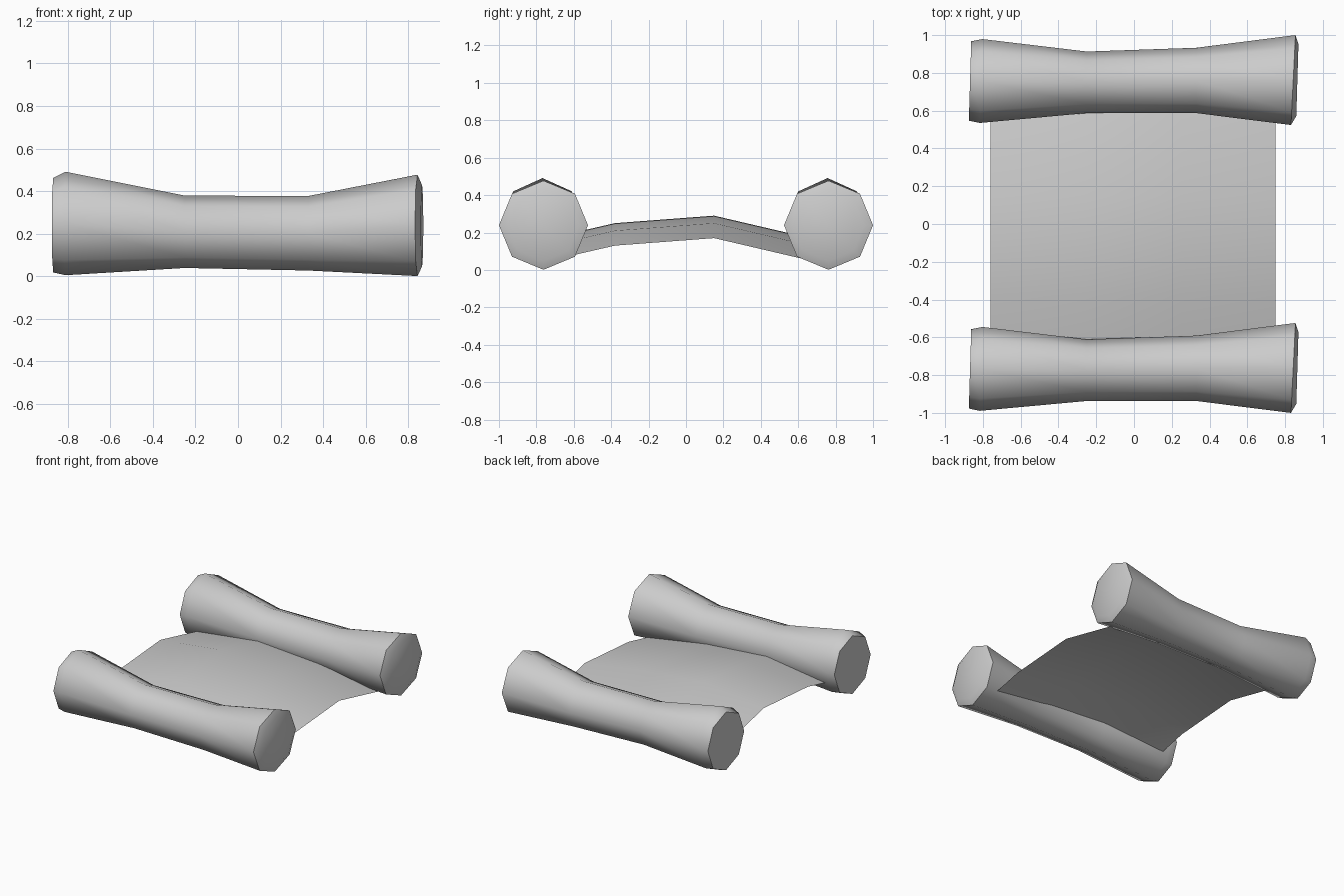
import bpy, bmesh
from math import cos, sin, radians, pi

if "Cube" in bpy.data.objects:
    bpy.data.objects.remove(bpy.data.objects["Cube"])


def finish(name, bm, angle):
    bmesh.ops.recalc_face_normals(bm, faces=bm.faces)
    mesh = bpy.data.meshes.new(name)
    bm.to_mesh(mesh)
    bm.free()
    ob = bpy.data.objects.new(name, mesh)
    bpy.context.collection.objects.link(ob)
    bpy.ops.object.select_all(action='DESELECT')
    ob.select_set(True)
    bpy.context.view_layer.objects.active = ob
    bpy.ops.object.shade_smooth_by_angle(angle=radians(angle))
    return ob


# Waisted eight-sided roll: x, y shift, centre z, radius y, radius z, end tilt
RINGS = [
    (-0.868, -0.005, 0.24, 0.21, 0.222, 0.03),
    (-0.81, -0.005, 0.248, 0.222, 0.243, 0.03),
    (-0.25, -0.012, 0.209, 0.163, 0.170, 0.0),
    (0.33, -0.002, 0.202, 0.173, 0.175, 0.0),
    (0.843, 0.0, 0.239, 0.238, 0.238, 0.05),
    (0.865, 0.0, 0.237, 0.19, 0.19, 0.03),
]


def make_roll(name, y):
    bm = bmesh.new()
    loops = []
    for x, dy, z, ry, rz, tilt in RINGS:
        loops.append([bm.verts.new((x + tilt * ry * cos(a), y + dy + ry * cos(a), z + rz * sin(a)))
                      for a in (i * pi / 4 for i in range(8))])
    for a, b in zip(loops, loops[1:]):
        for i in range(8):
            j = (i + 1) % 8
            bm.faces.new((a[i], a[j], b[j], b[i]))
    bm.faces.new(loops[0])
    bm.faces.new(loops[-1])
    return finish(name, bm, 60)


make_roll("front_roll", -0.762)
make_roll("back_roll", 0.762)

# Arched sheet stretched between the rolls, slightly crowned across its width
LENGTHWISE = [(-0.75, 0.105), (-0.38, 0.19), (0.15, 0.23), (0.75, 0.09)]
CROSSWISE = [(-0.76, 0.0), (-0.25, 0.06), (0.25, 0.02), (0.75, -0.06)]
bm = bmesh.new()
grid = [[bm.verts.new((x, y, z + dz)) for x, dz in CROSSWISE] for y, z in LENGTHWISE]
for a, b in zip(grid, grid[1:]):
    for i in range(3):
        bm.faces.new((a[i], a[i + 1], b[i + 1], b[i]))
sheet = finish("sheet", bm, 60)
# Keep the open sheet facing up
if sheet.data.polygons[4].normal.z < 0:
    sheet.data.flip_normals()
